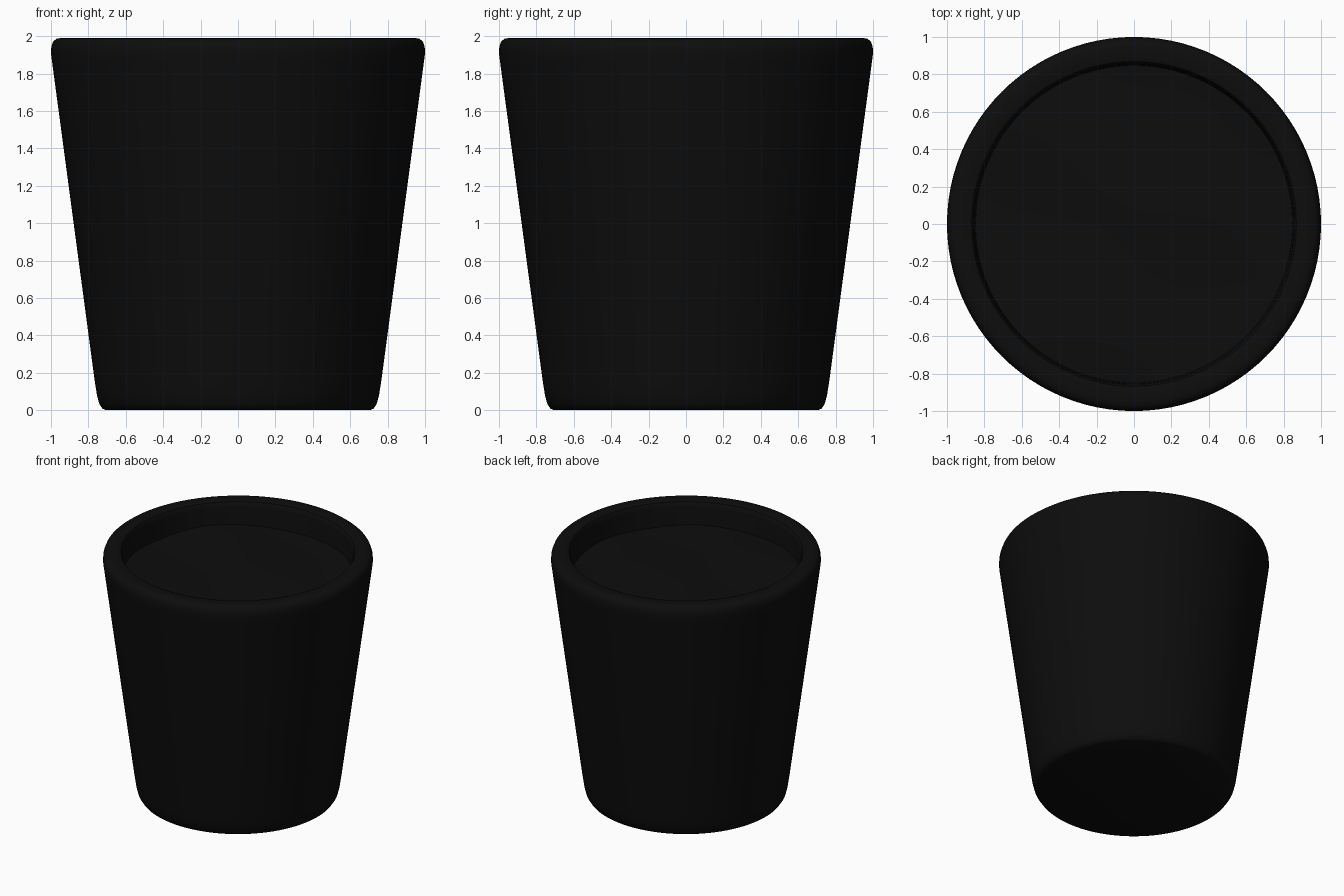
import bpy, bmesh
from math import sin, cos, pi, radians

cube = bpy.data.objects.get("Cube")
if cube:
    bpy.data.objects.remove(cube, do_unlink=True)

SEGMENTS = 96
black = bpy.data.materials.new("matte black")
black.use_nodes = True
colour = (0.004, 0.004, 0.004, 1)
black.diffuse_color = colour
black.node_tree.nodes["Principled BSDF"].inputs["Base Color"].default_value = colour


def lathe(name, profile, height=None):
    """Revolve (radius, z) points about z; height(x, y) adds relief."""
    bm = bmesh.new()
    verts = [bm.verts.new((r, 0, z)) for r, z in profile]
    edges = [bm.edges.new(pair) for pair in zip(verts, verts[1:])]
    bmesh.ops.spin(bm, geom=verts + edges, cent=(0, 0, 0), axis=(0, 0, 1),
                   angle=2 * pi, steps=SEGMENTS)
    bmesh.ops.remove_doubles(bm, verts=bm.verts, dist=0.0005)
    if height:
        for v in bm.verts:
            v.co.z += height(v.co.x, v.co.y)
    bmesh.ops.recalc_face_normals(bm, faces=bm.faces)
    # An open surface should face up
    if height and sum(f.normal.z for f in bm.faces) < 0:
        bmesh.ops.reverse_faces(bm, faces=bm.faces)
    mesh = bpy.data.meshes.new(name)
    bm.to_mesh(mesh)
    bm.free()
    mesh.materials.append(black)
    obj = bpy.data.objects.new(name, mesh)
    bpy.context.collection.objects.link(obj)
    bpy.ops.object.select_all(action="DESELECT")
    obj.select_set(True)
    bpy.context.view_layer.objects.active = obj
    bpy.ops.object.shade_smooth_by_angle(angle=radians(40))
    return obj


# Tapered hollow pot with rounded foot and rim
lathe("pot", [
    (0, 0), (0.705, 0), (0.725, 0.008), (0.742, 0.035), (0.754, 0.08),
    (0.762, 0.13), (0.772, 0.2), (0.995, 1.87), (1.0, 1.91), (0.998, 1.945),
    (0.988, 1.972), (0.97, 1.986), (0.945, 1.99), (0.885, 1.99),
    (0.868, 1.984), (0.858, 1.965), (0.855, 1.94), (0.845, 1.75),
    (0.65, 0.15), (0, 0.15)])

# Gently uneven soil surface
lathe("soil", [(0.85 * i / 12, 1.8) for i in range(13)],
      lambda x, y: 0.008 * (sin(5 * x + 1) * cos(4 * y) + sin(7 * y + 3 * x)))
